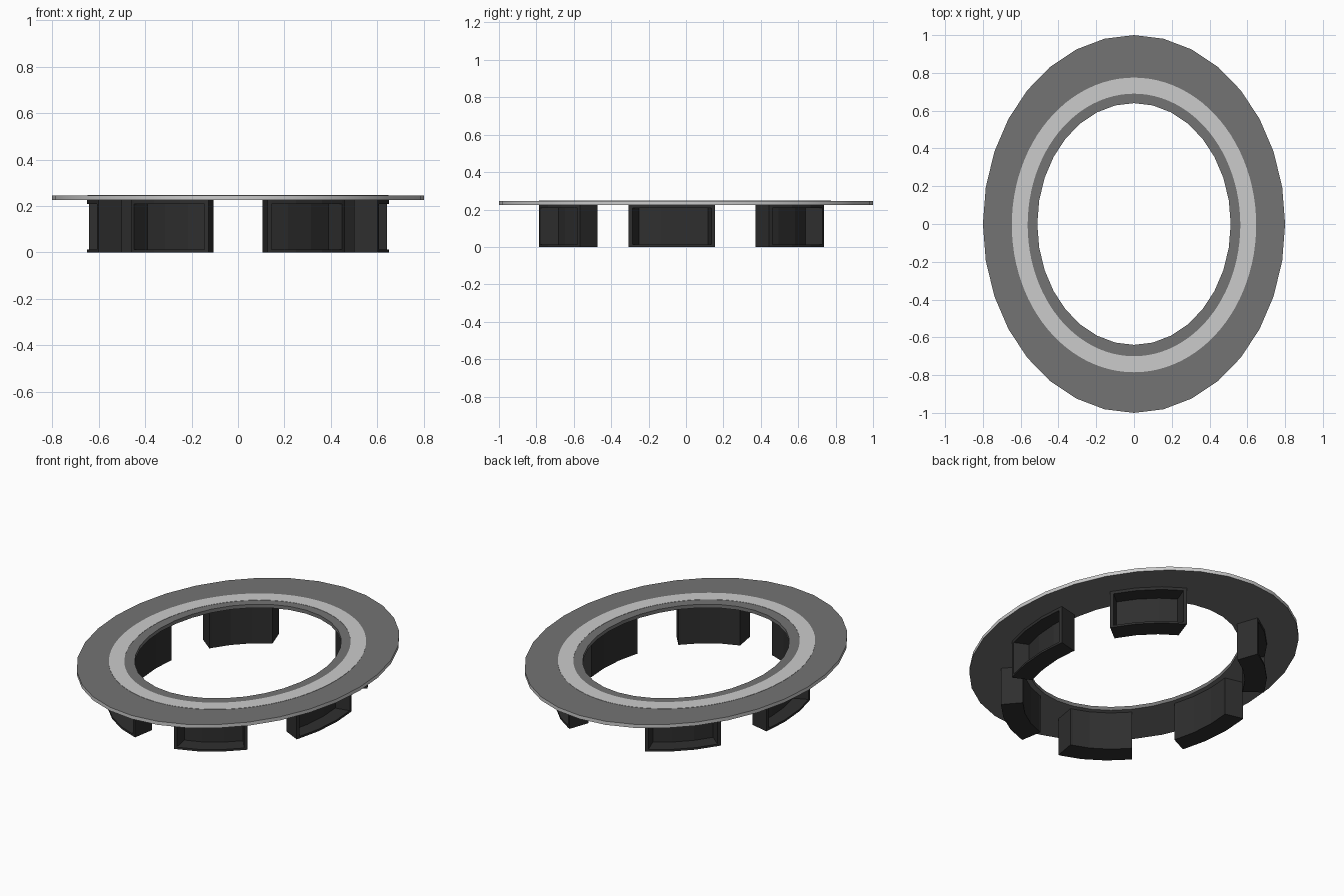
import bpy, bmesh, math

if "Cube" in bpy.data.objects:
    bpy.data.objects.remove(bpy.data.objects["Cube"])


def material(name, v):
    m = bpy.data.materials.new(name)
    m.diffuse_color = (v, v, v, 1)
    m.use_nodes = True
    m.node_tree.nodes["Principled BSDF"].inputs["Base Color"].default_value = m.diffuse_color
    return m


GREY = material("mid grey", 0.175)
LIGHT = material("light grey", 0.60)
DARK = material("near black", 0.028)


def point(radii, deg, z, cy=0.0):
    t = math.radians(deg)
    return (radii[0] * math.cos(t), radii[1] * math.sin(t) + cy, z)


def finish(name, bm, mats, smooth=False):
    bmesh.ops.recalc_face_normals(bm, faces=bm.faces)
    me = bpy.data.meshes.new(name)
    bm.to_mesh(me)
    bm.free()
    for m in mats:
        me.materials.append(m)
    ob = bpy.data.objects.new(name, me)
    bpy.context.collection.objects.link(ob)
    if smooth:
        bpy.ops.object.select_all(action='DESELECT')
        ob.select_set(True)
        bpy.context.view_layer.objects.active = ob
        bpy.ops.object.shade_smooth_by_angle(angle=math.radians(35))
    return ob


def oval_ring(name, inner, outer, z0, z1, sides, mats, edge_mat=0, cy=0.0):
    """Flat oval ring with a rectangular section; edge_mat colours the outer wall."""
    bm = bmesh.new()
    section = [(inner, z0), (outer, z0), (outer, z1), (inner, z1)]
    loops = [[bm.verts.new(point(r, 360 * i / sides, z, cy)) for r, z in section]
             for i in range(sides)]
    for i in range(sides):
        a, b = loops[i], loops[(i + 1) % sides]
        for k in range(4):
            n = (k + 1) % 4
            f = bm.faces.new((a[k], b[k], b[n], a[n]))
            f.material_index = edge_mat if k == 1 else 0
    return finish(name, bm, mats, smooth=True)


# Tab dimensions: oval radii of inner face, recess floor and outer face
IN, FLOOR, OUT = (0.54, 0.67), (0.565, 0.70), (0.65, 0.80)
STEP, WALL, TOP = 11.25, 1.5, 0.225
LIP_LOW, LIP_HIGH = 0.012, 0.208


def tab(name, start):
    """Curved block, three segments long, with a pocket in its outer face."""
    bm = bmesh.new()
    section = [(IN, 0), (OUT, 0), (OUT, LIP_LOW), (FLOOR, LIP_LOW),
               (FLOOR, LIP_HIGH), (OUT, LIP_HIGH), (OUT, TOP), (IN, TOP)]
    end = start + 3 * STEP
    angles = [start, start + WALL, start + STEP, start + 2 * STEP, end - WALL, end]
    solid, pocket = [0, 1, 2, 5, 6, 7], list(range(8))
    rows = []
    for i, a in enumerate(angles):
        used = solid if i in (0, 5) else pocket
        rows.append({k: bm.verts.new(point(section[k][0], a, section[k][1])) for k in used})
    for i in range(5):
        ks = solid if i in (0, 4) else pocket
        a, b = rows[i], rows[i + 1]
        for k, n in zip(ks, ks[1:] + ks[:1]):
            bm.faces.new((a[k], b[k], b[n], a[n]))
    for i in (1, 4):      # pocket side walls
        bm.faces.new([rows[i][k] for k in (2, 3, 4, 5)])
    for i in (0, 5):      # tab ends
        bm.faces.new([rows[i][k] for k in solid])
    return finish(name, bm, [DARK])


# Flange plate with a light outer edge
oval_ring("flange_plate", (0.512, 0.64), (0.80, 1.0), TOP, 0.246, 32, [GREY, LIGHT], edge_mat=1)

# Light painted band on the top
oval_ring("light_band", (0.563, 0.695), (0.647, 0.78), 0.2455, 0.2475, 96, [LIGHT], cy=-0.005)

# Three tabs on each side, mirrored in x
for part, start in (("front", -78.75), ("middle", -22.5), ("back", 33.75)):
    tab(part + "_right_tab", start)
    tab(part + "_left_tab", 180 - start - 3 * STEP)
